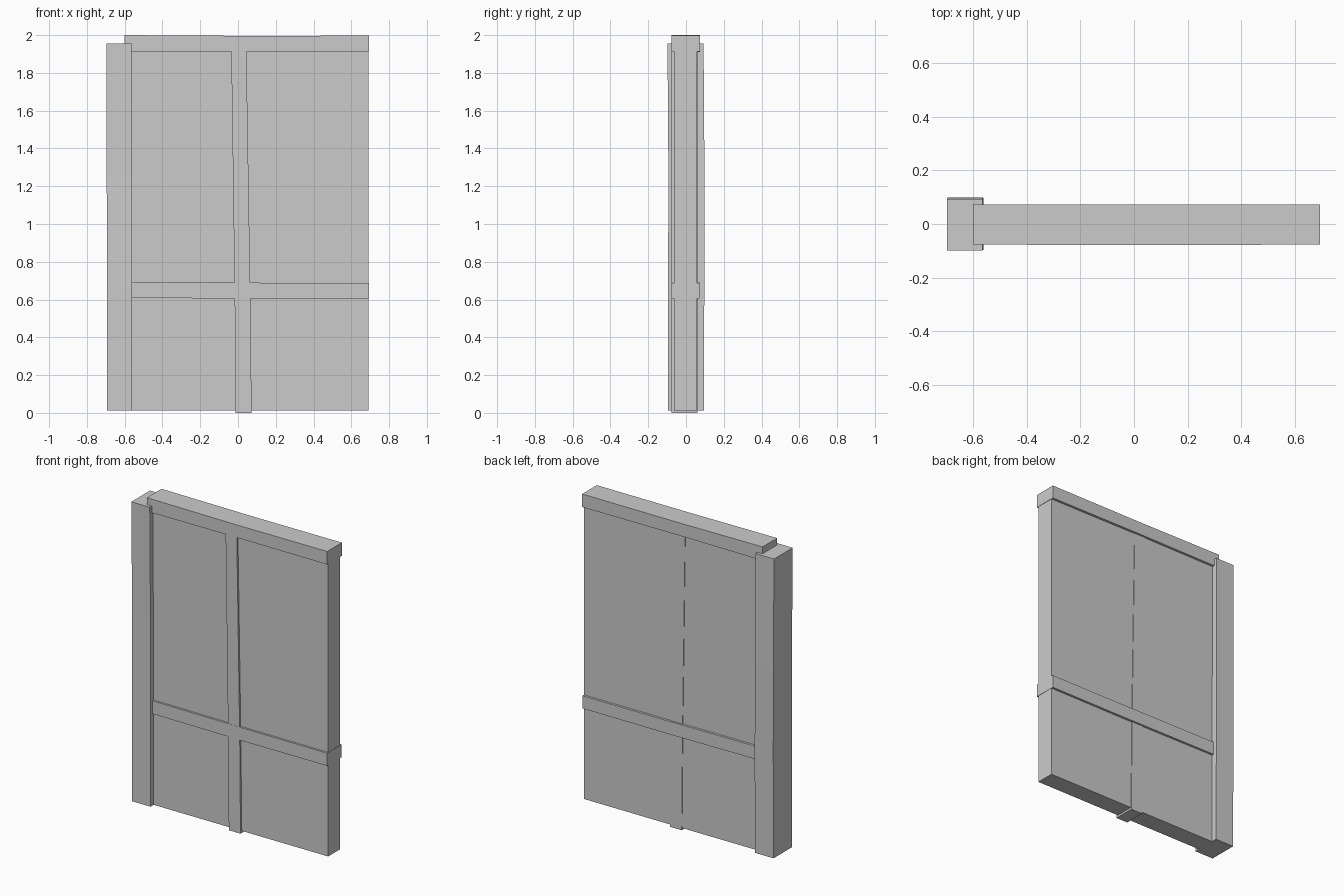
import bpy, bmesh

if "Cube" in bpy.data.objects:
    bpy.data.objects.remove(bpy.data.objects["Cube"])


def beam(name, axis, stations):
    """Loft rectangles along x or z. Station: (position, a0, a1, y0, y1);
    a is z for an x-beam and x for a z-beam."""
    bm = bmesh.new()
    rings = []
    for p, a0, a1, y0, y1 in stations:
        ring = []
        for a, y in ((a0, y0), (a1, y0), (a1, y1), (a0, y1)):
            ring.append(bm.verts.new((p, y, a) if axis == 'x' else (a, y, p)))
        rings.append(ring)
    for r, s in zip(rings, rings[1:]):
        for i in range(4):
            j = (i + 1) % 4
            bm.faces.new((r[i], r[j], s[j], s[i]))
    bm.faces.new(rings[0])
    bm.faces.new(rings[-1])
    bmesh.ops.recalc_face_normals(bm, faces=bm.faces)
    mesh = bpy.data.meshes.new(name)
    bm.to_mesh(mesh)
    bm.free()
    obj = bpy.data.objects.new(name, mesh)
    bpy.context.collection.objects.link(obj)
    return obj


# Infill wall between the timbers
beam("infill_panel", 'x', [(-0.64, 0.013, 1.95, -0.064, 0.057),
                           (0.692, 0.013, 1.95, -0.064, 0.057)])

# Thick corner post, very slightly crooked
beam("corner_post", 'z', [(0.013, -0.694, -0.560, -0.096, 0.094),
                          (0.65, -0.694, -0.561, -0.095, 0.097),
                          (1.25, -0.695, -0.563, -0.093, 0.098),
                          (1.955, -0.697, -0.565, -0.098, 0.093)])

# Horizontal timbers
beam("top_beam", 'x', [(-0.60, 1.911, 2.0, -0.077, 0.073),
                       (0.02, 1.914, 1.996, -0.078, 0.073),
                       (0.694, 1.912, 1.997, -0.077, 0.073)])
beam("middle_rail", 'x', [(-0.62, 0.609, 0.693, -0.077, 0.072),
                          (0.10, 0.605, 0.689, -0.077, 0.072),
                          (0.694, 0.606, 0.688, -0.077, 0.072)])

# Leaning centre stud
beam("centre_stud", 'z', [(0.0, -0.012, 0.072, -0.077, 0.061),
                          (0.65, -0.018, 0.065, -0.076, 0.061),
                          (1.95, -0.036, 0.044, -0.076, 0.060)])
